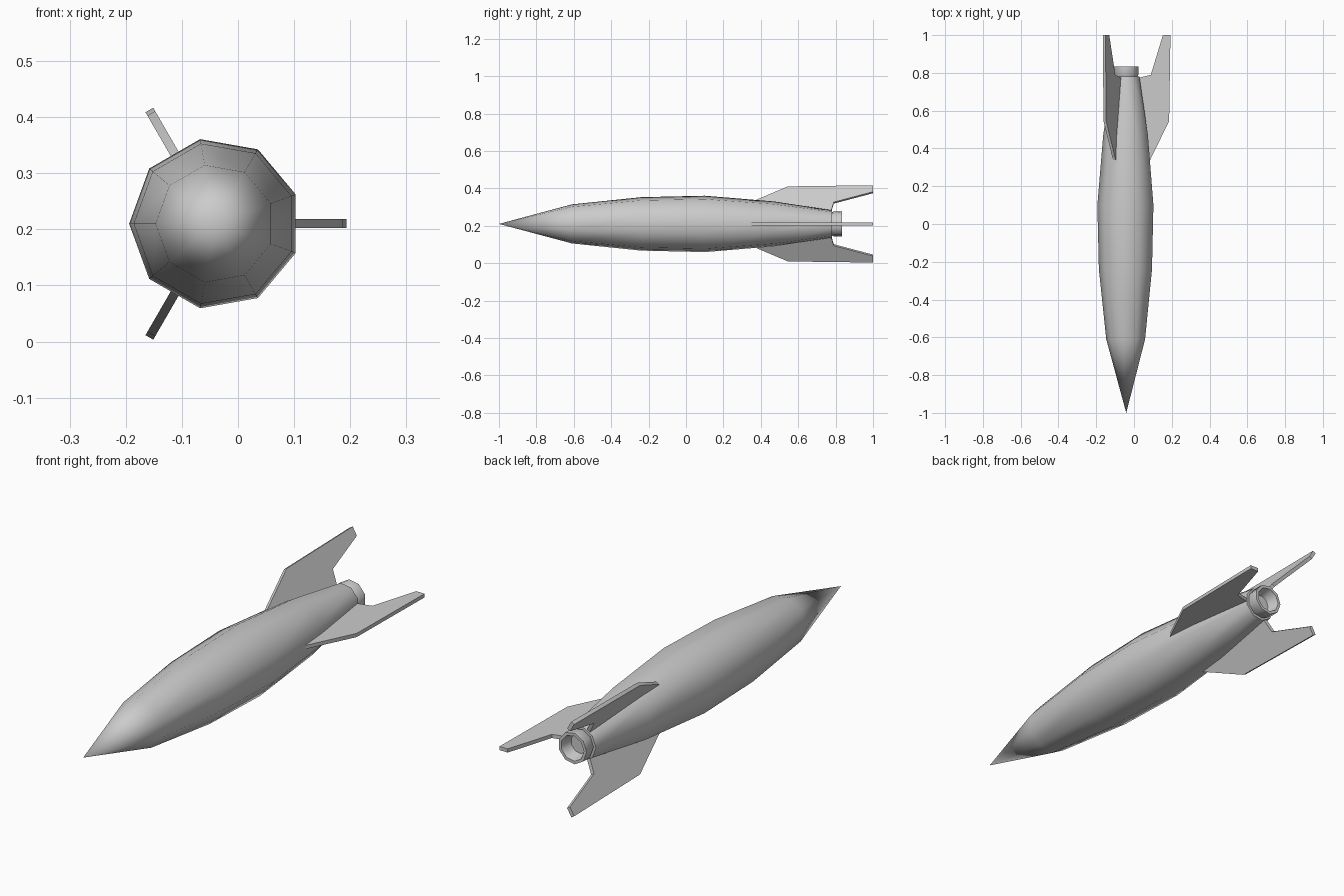
import bpy, bmesh, math

if "Cube" in bpy.data.objects:
    bpy.data.objects.remove(bpy.data.objects["Cube"])

CX, CZ = -0.041, 0.21   # long axis of the rocket, parallel to y
SIDES = 9


def finish(name, bm, angle):
    bmesh.ops.remove_doubles(bm, verts=bm.verts, dist=1e-5)
    bmesh.ops.recalc_face_normals(bm, faces=bm.faces)
    mesh = bpy.data.meshes.new(name)
    bm.to_mesh(mesh)
    bm.free()
    obj = bpy.data.objects.new(name, mesh)
    obj.location = (CX, 0, CZ)
    bpy.context.collection.objects.link(obj)
    bpy.ops.object.select_all(action='DESELECT')
    obj.select_set(True)
    bpy.context.view_layer.objects.active = obj
    bpy.ops.object.shade_smooth_by_angle(angle=math.radians(angle))
    return obj


def lathe(name, profile, angle):
    """Revolve (y, radius) points around y; one corner points to -x."""
    bm = bmesh.new()
    rings = []
    for y, r in profile:
        ring = []
        for i in range(SIDES):
            a = math.pi + i * math.tau / SIDES
            ring.append(bm.verts.new((r * math.cos(a), y, r * math.sin(a))))
        rings.append(ring)
    for a, b in zip(rings, rings[1:]):
        for i in range(SIDES):
            j = (i + 1) % SIDES
            bm.faces.new((a[i], a[j], b[j], b[i]))
    return finish(name, bm, angle)


def fin(name, outline, thickness, turn):
    """Extruded (y, radius) outline, turned around the long axis."""
    bm = bmesh.new()
    face = bm.faces.new([bm.verts.new((r, y, -thickness / 2)) for y, r in outline])
    ext = bmesh.ops.extrude_face_region(bm, geom=[face])
    verts = [v for v in ext['geom'] if isinstance(v, bmesh.types.BMVert)]
    bmesh.ops.translate(bm, verts=verts, vec=(0, 0, thickness))
    obj = finish(name, bm, 30)
    obj.rotation_euler = (0, -turn, 0)


# Spindle-shaped hull with closed tail
lathe("hull", [(-1.0, 0), (-0.61, 0.106), (-0.24, 0.145), (0.10, 0.153),
               (0.47, 0.122), (0.78, 0.074), (0.78, 0)], 45)

# Flared exhaust ring with hollow centre
lathe("nozzle", [(0.775, 0), (0.775, 0.06), (0.79, 0.068), (0.835, 0.068),
                 (0.835, 0.055), (0.785, 0.042), (0.785, 0)], 45)

# Three swept tail fins
outline = [(0.34, 0.115), (0.34, 0.127), (0.545, 0.227), (1.0, 0.234),
           (1.0, 0.194), (0.79, 0.13), (0.772, 0.06)]
for k in range(3):
    fin("tail_fin_%d" % (k + 1), outline, 0.016, k * math.tau / 3)
